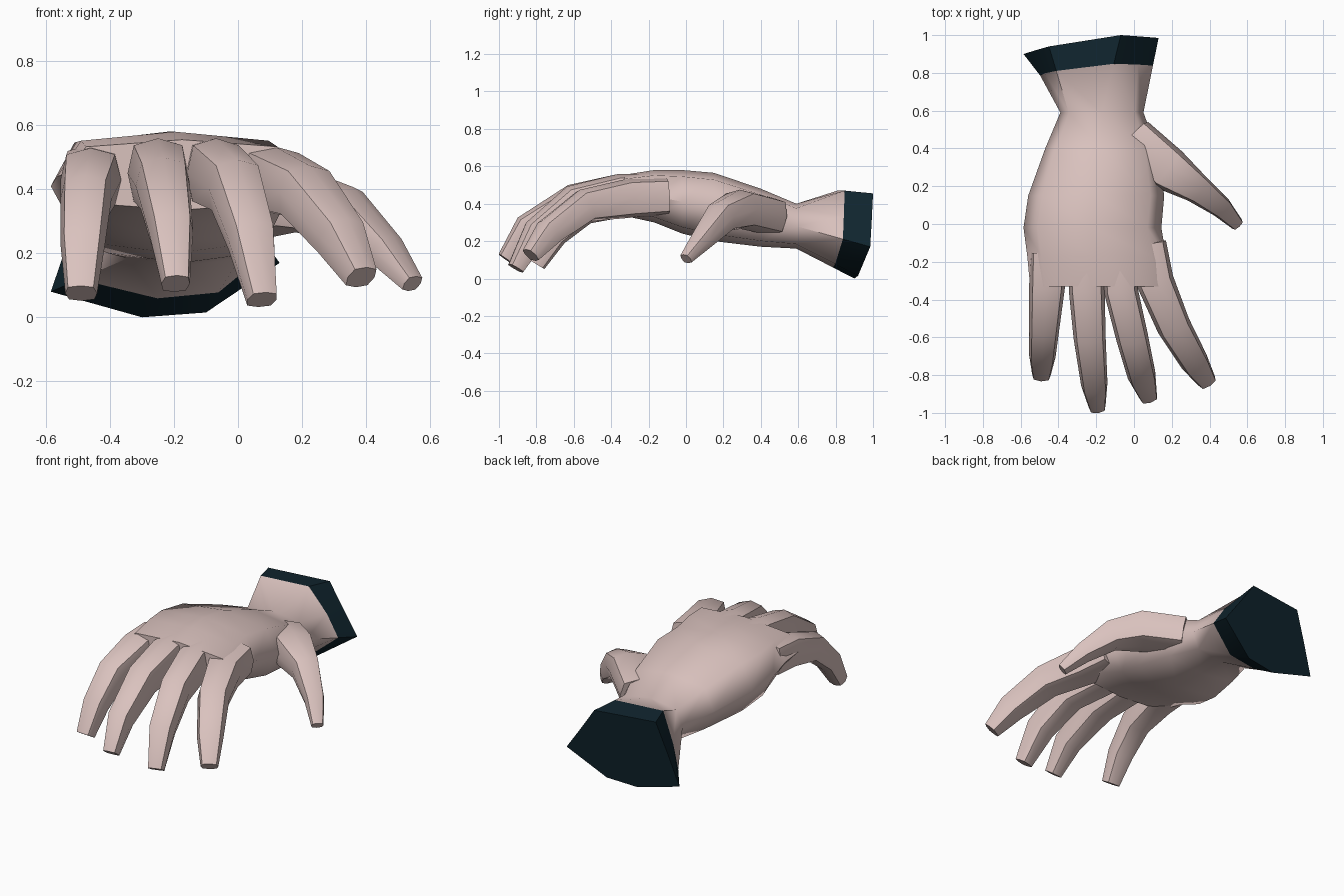
import bpy, bmesh, math
from mathutils import Vector

if "Cube" in bpy.data.objects:
    bpy.data.objects.remove(bpy.data.objects["Cube"])


def material(name, rgb):
    m = bpy.data.materials.new(name)
    m.diffuse_color = (*rgb, 1)
    m.use_nodes = True
    m.node_tree.nodes["Principled BSDF"].inputs["Base Color"].default_value = m.diffuse_color
    return m


SKIN = material("pale skin", (0.70, 0.54, 0.515))
CLOTH = material("dark navy cloth", (0.005, 0.018, 0.027))


def loft(name, rings, mat, angle=50):
    """Skin a list of equal-length point rings and cap both ends."""
    bm = bmesh.new()
    vs = [[bm.verts.new(p) for p in ring] for ring in rings]
    n = len(vs[0])
    for a, b in zip(vs, vs[1:]):
        for i in range(n):
            j = (i + 1) % n
            bm.faces.new((a[i], a[j], b[j], b[i]))
    bm.faces.new(vs[0])
    bm.faces.new(vs[-1])
    bmesh.ops.recalc_face_normals(bm, faces=bm.faces)
    me = bpy.data.meshes.new(name)
    bm.to_mesh(me)
    bm.free()
    me.materials.append(mat)
    ob = bpy.data.objects.new(name, me)
    bpy.context.collection.objects.link(ob)
    bpy.ops.object.select_all(action='DESELECT')
    ob.select_set(True)
    bpy.context.view_layer.objects.active = ob
    bpy.ops.object.shade_smooth_by_angle(angle=math.radians(angle))
    return ob


def squircle(n=8, power=0.65):
    """Unit rounded-square outline."""
    out = []
    for k in range(n):
        c, s = math.cos(2 * math.pi * k / n), math.sin(2 * math.pi * k / n)
        out.append((math.copysign(abs(c) ** power, c), math.copysign(abs(s) ** power, s)))
    return out


def digit(name, path):
    """Tapered tube along (x, y, z, half width, half height) stations."""
    pts = [Vector(p[:3]) for p in path]
    rings = []
    for i, (x, y, z, w, h) in enumerate(path):
        t = Vector()
        if i > 0:
            t += (pts[i] - pts[i - 1]).normalized()
        if i < len(pts) - 1:
            t += (pts[i + 1] - pts[i]).normalized()
        t.normalize()
        side = t.cross(Vector((0, 0, 1))).normalized()
        up = side.cross(t)
        rings.append([pts[i] + side * (u * w) + up * (v * h) for u, v in squircle()])
    return loft(name, rings, SKIN)


# Palm sections: y, left x, right x, bottom z, top z
palm = [(-0.33, -0.55, 0.20, 0.335, 0.555),
        (-0.17, -0.565, 0.17, 0.30, 0.58),
        (-0.02, -0.585, 0.145, 0.24, 0.58),
        (0.15, -0.56, 0.16, 0.20, 0.565),
        (0.40, -0.47, 0.12, 0.17, 0.48),
        (0.59, -0.39, 0.05, 0.16, 0.40)]
palm_rings = [[Vector(((l + r) / 2 + u * (r - l) / 2, y, (b + t) / 2 + v * (t - b) / 2))
               for u, v in squircle()] for y, l, r, b, t in palm]

# Slanted open end of the sleeve, counter-clockwise from the thumb side
sleeve_end = [Vector(p) for p in (
    (0.13, 0.985, 0.17), (0.03, 0.993, 0.31), (-0.07, 1.0, 0.455), (-0.45, 0.94, 0.46),
    (-0.52, 0.92, 0.27), (-0.585, 0.90, 0.08), (-0.30, 0.90, 0.0), (-0.10, 0.92, 0.015))]
cuff_start = [a.lerp(b, 0.63) for a, b in zip(palm_rings[-1], sleeve_end)]
for i in (2, 3):
    cuff_start[i].z = 0.47

# Palm with wrist, then the cuff
loft("palm_and_wrist", palm_rings + [cuff_start], SKIN, 60)
loft("sleeve_cuff", [cuff_start, sleeve_end], CLOTH, 40)

# Fingers and thumb, each starting inside the palm
digit("little_finger", [(-0.46, -0.15, 0.44, 0.09, 0.10), (-0.46, -0.33, 0.43, 0.095, 0.10),
                        (-0.475, -0.55, 0.37, 0.08, 0.085), (-0.485, -0.70, 0.23, 0.07, 0.065),
                        (-0.49, -0.795, 0.075, 0.05, 0.045)])
digit("ring_finger", [(-0.25, -0.15, 0.46, 0.09, 0.10), (-0.25, -0.35, 0.45, 0.095, 0.11),
                      (-0.235, -0.60, 0.41, 0.085, 0.095), (-0.21, -0.85, 0.27, 0.07, 0.075),
                      (-0.195, -0.965, 0.105, 0.045, 0.045)])
digit("middle_finger", [(-0.08, -0.15, 0.46, 0.09, 0.10), (-0.07, -0.35, 0.45, 0.09, 0.11),
                        (-0.01, -0.60, 0.405, 0.085, 0.095), (0.04, -0.80, 0.25, 0.075, 0.075),
                        (0.075, -0.91, 0.055, 0.048, 0.045)])
digit("index_finger", [(0.08, -0.10, 0.44, 0.09, 0.10), (0.11, -0.30, 0.43, 0.10, 0.105),
                       (0.21, -0.54, 0.39, 0.09, 0.09), (0.32, -0.73, 0.25, 0.075, 0.075),
                       (0.385, -0.83, 0.125, 0.05, 0.045)])
digit("thumb", [(0.0, 0.46, 0.33, 0.11, 0.10), (0.18, 0.29, 0.37, 0.12, 0.105),
                (0.33, 0.19, 0.33, 0.08, 0.085), (0.46, 0.09, 0.21, 0.058, 0.055),
                (0.545, 0.0, 0.105, 0.035, 0.03)])
